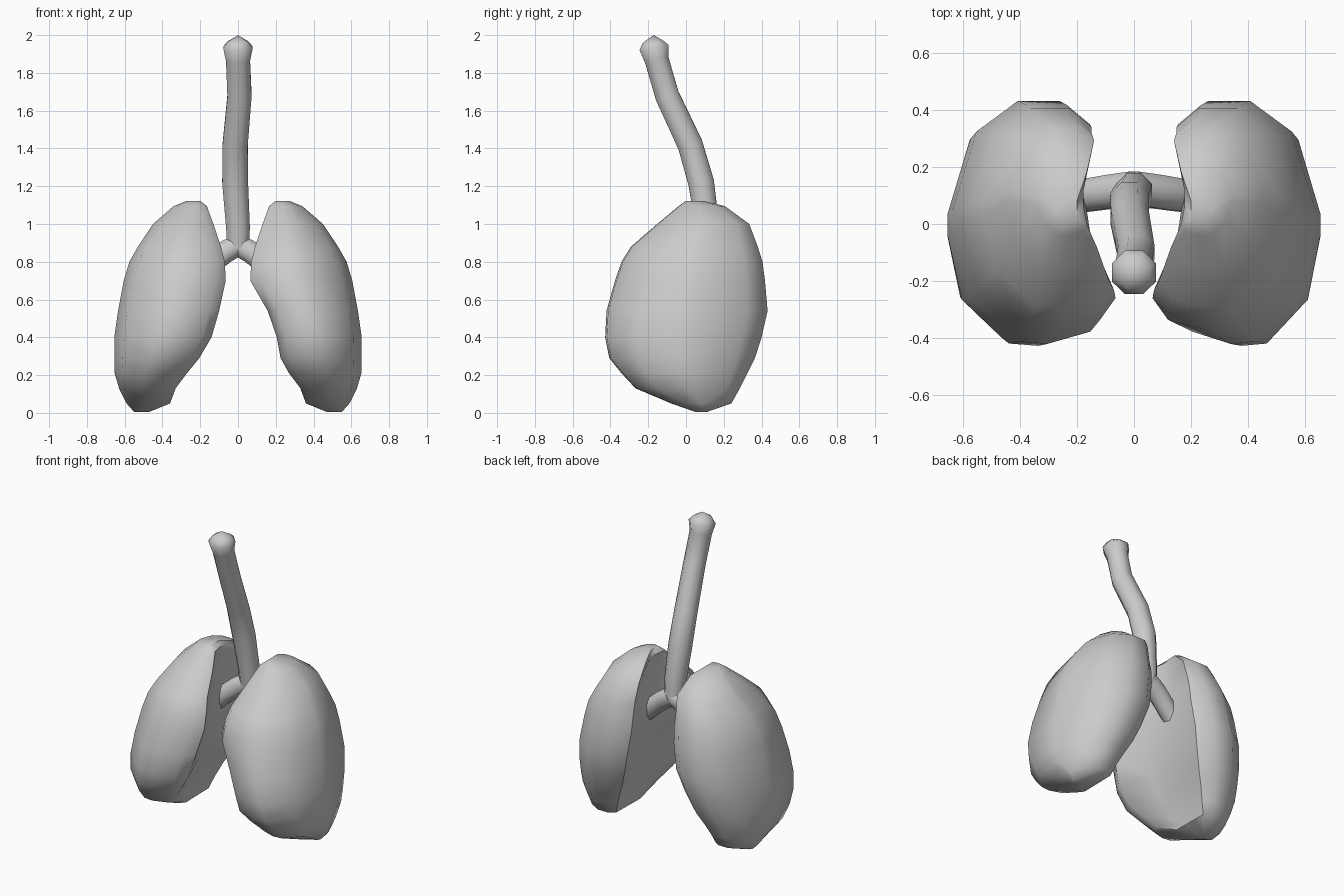
import bpy, bmesh, math
from mathutils import Vector

if "Cube" in bpy.data.objects:
    bpy.data.objects.remove(bpy.data.objects["Cube"])


def finish(name, rings, angle, cap_tip=None):
    """Skin a stack of point rings into a closed, smooth-shaded object."""
    bm = bmesh.new()
    loops = [[bm.verts.new(p) for p in r] for r in rings]
    n = len(loops[0])
    for a, b in zip(loops, loops[1:]):
        for i in range(n):
            j = (i + 1) % n
            bm.faces.new((a[i], a[j], b[j], b[i]))
    bm.faces.new(loops[0])
    if cap_tip:
        tip = bm.verts.new(cap_tip)
        for i in range(n):
            bm.faces.new((loops[-1][i], loops[-1][(i + 1) % n], tip))
    else:
        bm.faces.new(loops[-1])
    bmesh.ops.recalc_face_normals(bm, faces=bm.faces)
    me = bpy.data.meshes.new(name)
    bm.to_mesh(me)
    bm.free()
    ob = bpy.data.objects.new(name, me)
    bpy.context.collection.objects.link(ob)
    bpy.ops.object.select_all(action='DESELECT')
    ob.select_set(True)
    bpy.context.view_layer.objects.active = ob
    bpy.ops.object.shade_smooth_by_angle(angle=math.radians(angle))
    return ob


def tube(name, path, sides=8, tip=None):
    """Tube along (point, radius) pairs, rings square to the path."""
    pts = [Vector(p) for p, r in path]
    rings = []
    for i, (p, r) in enumerate(path):
        t = (pts[min(i + 1, len(pts) - 1)] - pts[max(i - 1, 0)]).normalized()
        u = t.cross(Vector((0, 1, 0))).normalized()
        v = t.cross(u)
        rings.append([pts[i] + r * (math.cos(a) * u + math.sin(a) * v)
                      for a in (math.tau * (k + .5) / sides for k in range(sides))])
    return finish(name, rings, 75, tip)


# Lung cross-section: u = inner to outer, v = front to back
PROFILE = [(0, -.7), (.1, -.89), (.38, -.99), (.58, -.97), (.9, -.6), (1, -.05),
           (1, .12), (.82, .75), (.5, 1), (.18, 1), (0, .83), (0, .3), (0, -.2)]

# Lung levels: z, inner front x, inner back x, outer x, front y, back y
LEVELS = [(.005, .47, .47, .55, .05, .11),
          (.05, .36, .365, .59, -.08, .24),
          (.13, .33, .335, .63, -.27, .285),
          (.21, .27, .30, .653, -.345, .325),
          (.29, .205, .26, .655, -.41, .365),
          (.40, .14, .22, .655, -.432, .40),
          (.54, .10, .18, .635, -.425, .432),
          (.70, .065, .155, .605, -.38, .418),
          (.80, .07, .15, .575, -.345, .405),
          (.88, .09, .15, .53, -.295, .38),
          (1.0, .13, .14, .45, -.155, .335),
          (1.095, .165, .165, .34, -.04, .205),
          (1.123, .20, .20, .27, .0, .09)]


def lung(name, side, notch):
    rings = []
    for z, xf, xb, xo, y0, y1 in LEVELS:
        # heart notch draws back the front edge of one lung
        xf += notch * max(0, 1 - abs(z - .46) / .22)
        # inner face is slightly hollow, fading out at both ends
        hollow = .065 * max(0, min(1, (z - .1) / .2, (1.12 - z) / .12))
        ring = []
        for u, v in PROFILE:
            t = min(1, max(0, (v + .7) / 1.53))
            inner = xf + (xb - xf) * t
            inner += (1 - u) * hollow * math.sin(math.pi * t)
            ring.append((side * (inner + (xo - inner) * u),
                         (y0 + y1) / 2 + v * (y1 - y0) / 2, z))
        rings.append(ring)
    return finish(name, rings, 48)


lung("left_lung", 1, .09)
lung("right_lung", -1, 0)

# Windpipe with pointed cap
tube("windpipe", [((0, .125, .865), .062), ((0, .115, .98), .068),
                  ((-.015, .08, 1.22), .074), ((-.015, .022, 1.42), .072),
                  ((.008, -.10, 1.68), .069), ((0, -.155, 1.87), .069),
                  ((0, -.17, 1.935), .084), ((0, -.172, 1.965), .06)],
     tip=(0, -.17, 2.0))

# Airway branches into the lungs
for side, name in ((1, "left_branch"), (-1, "right_branch")):
    tube(name, [((0, .127, .89), .062), ((side * .07, .115, .85), .064),
                ((side * .15, .103, .785), .062), ((side * .25, .09, .69), .06)])
